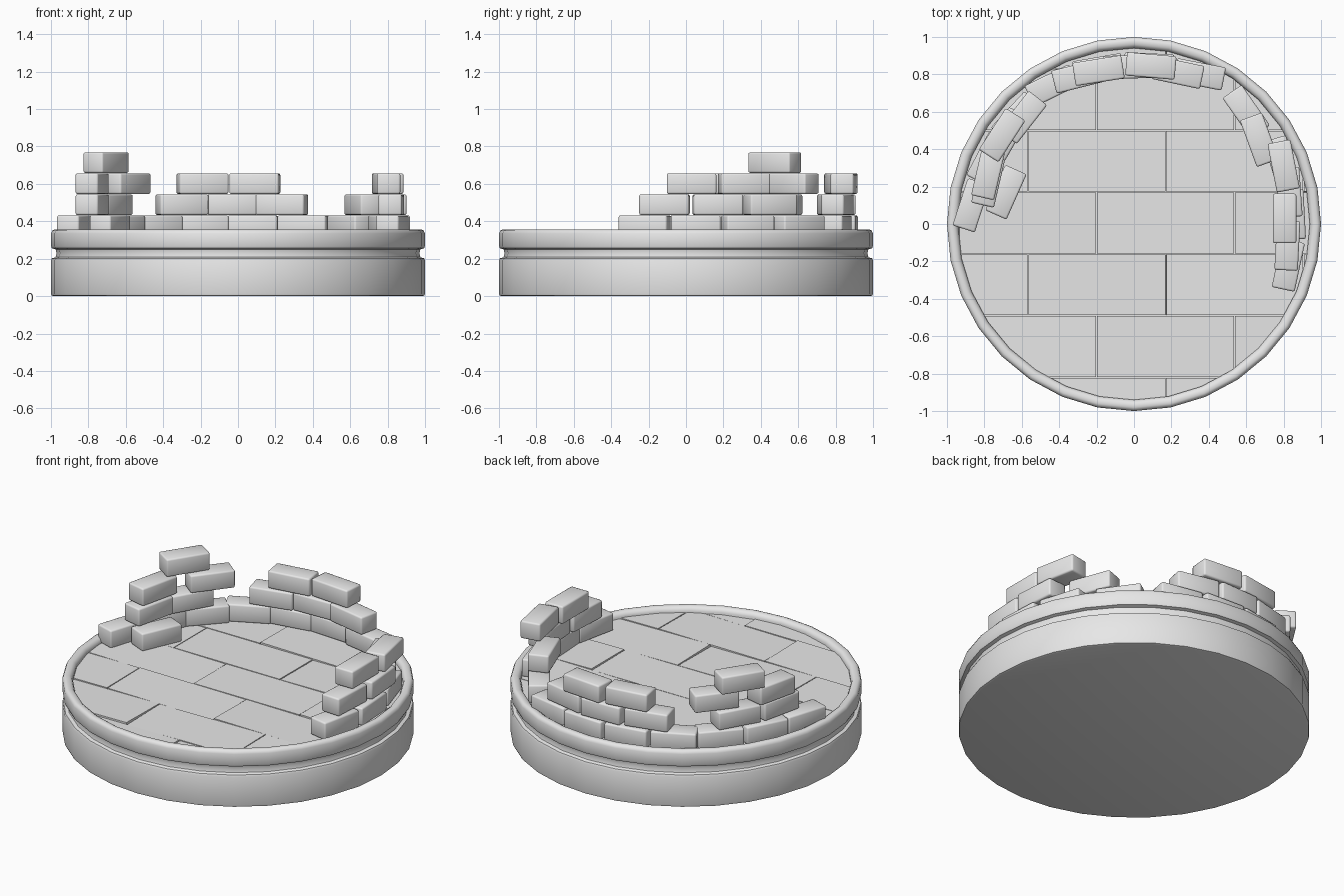
import bpy, bmesh, math, random
from mathutils import Vector, Matrix

random.seed(4)
if "Cube" in bpy.data.objects:
    bpy.data.objects.remove(bpy.data.objects["Cube"])

SIDES = 32
FLOOR = 0.32

stone = bpy.data.materials.new("grey stone")
stone.use_nodes = True
stone.diffuse_color = (0.8, 0.8, 0.8, 1)
stone.node_tree.nodes["Principled BSDF"].inputs["Base Color"].default_value = (0.8, 0.8, 0.8, 1)


def finish(bm, name, smooth=None):
    """Turn a bmesh into a named, coloured object."""
    bmesh.ops.recalc_face_normals(bm, faces=bm.faces)
    mesh = bpy.data.meshes.new(name)
    bm.to_mesh(mesh)
    bm.free()
    mesh.materials.append(stone)
    obj = bpy.data.objects.new(name, mesh)
    bpy.context.collection.objects.link(obj)
    if smooth:
        bpy.ops.object.select_all(action="DESELECT")
        obj.select_set(True)
        bpy.context.view_layer.objects.active = obj
        bpy.ops.object.shade_smooth_by_angle(angle=math.radians(smooth))
    return obj


def lathe(name, profile):
    """Revolve (radius, height) points; the first and last rings are capped."""
    bm = bmesh.new()
    rings = []
    for r, z in profile:
        rings.append([bm.verts.new((r * math.cos(a), r * math.sin(a), z))
                      for a in (math.tau * i / SIDES for i in range(SIDES))])
    for low, high in zip(rings, rings[1:]):
        for i in range(SIDES):
            j = (i + 1) % SIDES
            bm.faces.new((low[i], low[j], high[j], high[i]))
    bm.faces.new(rings[0])
    bm.faces.new(rings[-1])
    return finish(bm, name, 50)


# Round base with a groove below the raised rim
lathe("round_base", [
    (0.985, 0), (0.997, 0.004), (1, 0.015), (1, 0.19), (0.995, 0.202), (0.975, 0.208),
    (0.97, 0.23), (0.975, 0.25), (0.995, 0.256), (1, 0.268), (1, 0.335), (0.993, 0.35),
    (0.98, 0.356), (0.96, 0.354), (0.947, 0.345), (0.94, 0.33), (0.94, 0.295)])


# Paving slabs in running bond, trimmed to the circle
def slab(x0, x1, y0, y1, name):
    gap = 0.005
    bm = bmesh.new()
    size = (x1 - x0 - gap, y1 - y0 - gap, 0.04)
    bmesh.ops.create_cube(bm, size=1)
    bmesh.ops.scale(bm, vec=size, verts=bm.verts)
    tilt = Matrix.Rotation(random.uniform(-0.015, 0.015), 4, "Y") @ \
        Matrix.Rotation(random.uniform(-0.02, 0.02), 4, "X")
    place = Matrix.Translation(((x0 + x1) / 2, (y0 + y1) / 2, FLOOR - 0.02))
    bmesh.ops.transform(bm, matrix=place @ tilt, verts=bm.verts)
    for i in range(SIDES):
        a = math.tau * (i + 0.5) / SIDES
        out = Vector((math.cos(a), math.sin(a), 0))
        cut = bmesh.ops.bisect_plane(bm, geom=bm.verts[:] + bm.edges[:] + bm.faces[:],
                                     plane_co=out * 0.945, plane_no=out, clear_outer=True)
        edges = [e for e in cut["geom_cut"] if isinstance(e, bmesh.types.BMEdge)]
        if edges and bm.faces:
            bmesh.ops.holes_fill(bm, edges=edges)
    if bm.faces:
        finish(bm, name)
    else:
        bm.free()


ROW, LENGTH = 0.33, 0.737
for r in range(7):
    y = -1.15 + r * ROW
    start = -0.2 if r % 2 else 0.17
    for c in range(-2, 3):
        x = start + c * LENGTH
        slab(x, x + LENGTH, y, y + ROW, f"paving_slab_{r}_{c + 2}")

# Ruined wall courses: x, y and turn in degrees for each brick
courses = [
    [(0.825, -0.22, 78), (0.85, 0.05, 93), (0.79, 0.33, 107), (0.60, 0.60, 125),
     (0.35, 0.80, -11), (0.08, 0.85, -3), (-0.19, 0.83, 10), (-0.44, 0.74, 26),
     (-0.63, 0.57, 47), (-0.78, 0.35, 62), (-0.87, 0.10, 72), (-0.685, 0.17, 66)],
    [(0.82, -0.115, 87), (0.83, 0.17, 94), (0.67, 0.45, 110),
     (0.235, 0.81, -12), (-0.03, 0.84, 2), (-0.30, 0.79, 14),
     (-0.68, 0.48, 60), (-0.78, 0.23, 77)],
    [(0.805, 0.03, 90), (0.80, 0.31, 101), (0.09, 0.845, -5), (-0.19, 0.82, 9),
     (-0.595, 0.57, 52), (-0.78, 0.27, 77)],
    [(-0.705, 0.475, 57)],
]
PITCH = 0.1125
for level, course in enumerate(courses):
    for n, (x, y, turn) in enumerate(course):
        bm = bmesh.new()
        bmesh.ops.create_cube(bm, size=1)
        bmesh.ops.scale(bm, vec=(0.265, 0.125, PITCH - 0.002), verts=bm.verts)
        bmesh.ops.bevel(bm, geom=bm.edges[:], offset=0.01, segments=2,
                        affect="EDGES", profile=0.5)
        brick = finish(bm, f"wall_brick_{level + 1}_{n + 1}", 50)
        brick.location = (x, y, FLOOR + PITCH * (level + 0.5))
        brick.rotation_euler.z = math.radians(turn)
